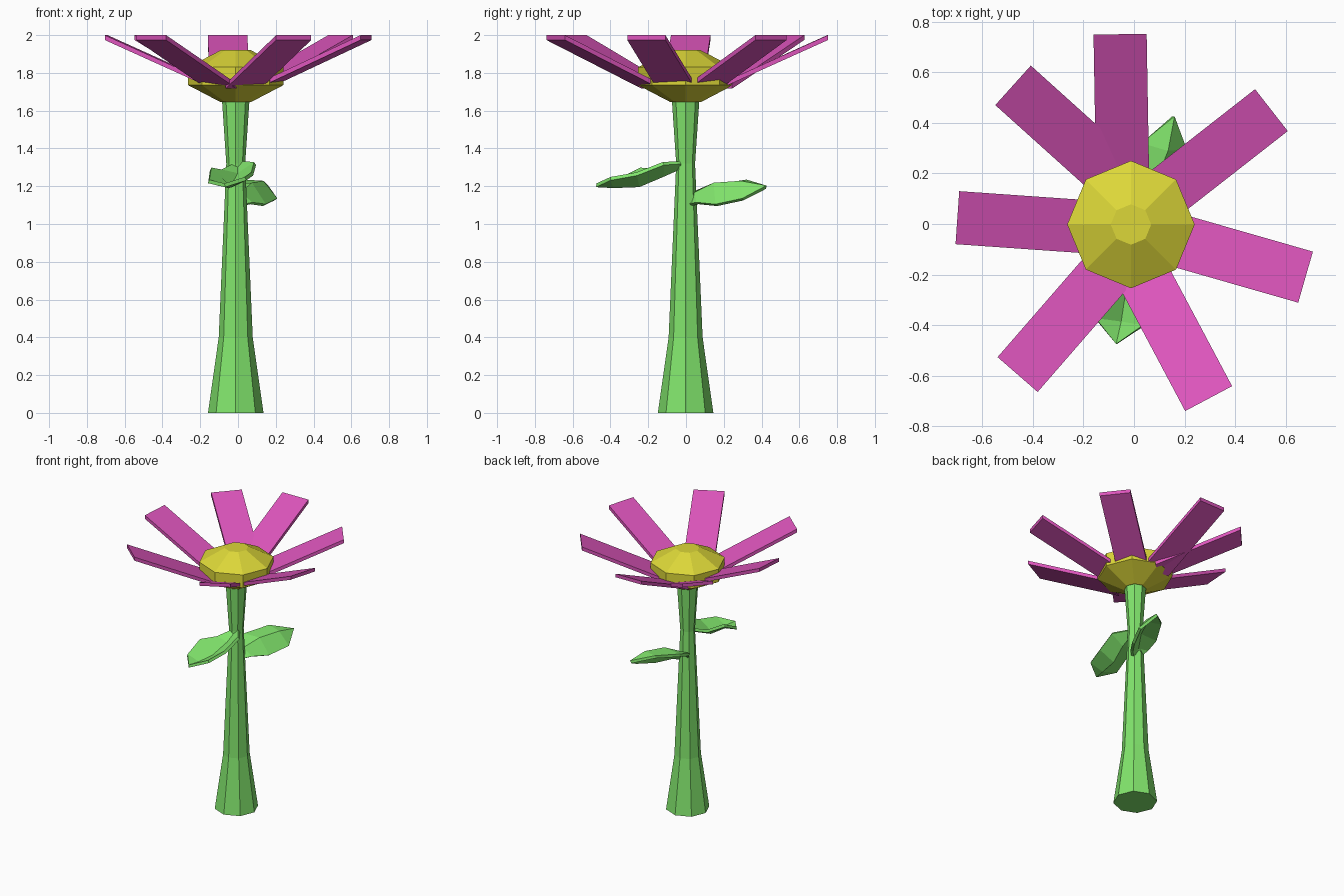
import bpy, bmesh, math
from mathutils import Vector

if "Cube" in bpy.data.objects:
    bpy.data.objects.remove(bpy.data.objects["Cube"])

CX, CY = -0.012, -0.002


def material(name, rgb):
    m = bpy.data.materials.new(name)
    m.diffuse_color = (*rgb, 1)
    m.use_nodes = True
    m.node_tree.nodes["Principled BSDF"].inputs["Base Color"].default_value = m.diffuse_color
    return m


GREEN = material("leaf_green", (0.22, 0.78, 0.15))
YELLOW = material("pollen_yellow", (0.72, 0.68, 0.04))
PINK = material("petal_pink", (0.72, 0.09, 0.5))


def finish(name, bm, mat):
    bmesh.ops.recalc_face_normals(bm, faces=bm.faces)
    me = bpy.data.meshes.new(name)
    bm.to_mesh(me)
    bm.free()
    ob = bpy.data.objects.new(name, me)
    bpy.context.collection.objects.link(ob)
    me.materials.append(mat)
    return ob


def lathe(name, profile, mat, sides=8):
    """Stack of octagonal rings (radius, z), capped at both ends."""
    bm = bmesh.new()
    rings = []
    for r, z in profile:
        angles = [2 * math.pi * i / sides for i in range(sides)]
        rings.append([bm.verts.new((CX + r * math.cos(a), CY + r * math.sin(a), z))
                      for a in angles])
    for a, b in zip(rings, rings[1:]):
        for i in range(sides):
            j = (i + 1) % sides
            bm.faces.new((a[i], a[j], b[j], b[i]))
    bm.faces.new(rings[0])
    bm.faces.new(rings[-1])
    return finish(name, bm, mat)


def petal(name, tip, angle):
    """Sloping plank from inside the flower centre out to its tip."""
    a = math.radians(angle)
    out = Vector((math.cos(a), math.sin(a), 0))
    side = Vector((-out.y, out.x, 0)) * 0.105
    end = Vector((*tip, 2.0))
    start = end - out * 0.57 - Vector((0, 0, 0.257))
    down = Vector((0, 0, -0.026))
    bm = bmesh.new()
    v = [[bm.verts.new(p + s * side + d) for s, d in
          ((-1, down), (1, down), (1, down * 0), (-1, down * 0))]
         for p in (start, end)]
    for i in range(4):
        j = (i + 1) % 4
        bm.faces.new((v[0][i], v[0][j], v[1][j], v[1][i]))
    bm.faces.new(v[0])
    bm.faces.new(v[1])
    finish(name, bm, PINK)


def leaf(name, base, sections, tip):
    """Folded leaf: left / middle / right points per section, thickened."""
    bm = bmesh.new()
    rows = [[bm.verts.new(p) for p in row] for row in [base] + sections]
    t = bm.verts.new(tip)
    for a, b in zip(rows, rows[1:]):
        for i in range(2):
            bm.faces.new((a[i], a[i + 1], b[i + 1], b[i]))
    for i in range(2):
        bm.faces.new((rows[-1][i], rows[-1][i + 1], t))
    ob = finish(name, bm, GREEN)
    mod = ob.modifiers.new("thickness", "SOLIDIFY")
    mod.thickness = 0.02
    mod.offset = 0


# Stem and flower centre
lathe("stem", [(0.147, 0), (0.09, 0.4), (0.05, 1.32), (0.073, 1.66)], GREEN)
lathe("flower_centre", [(0.08, 1.645), (0.252, 1.735), (0.252, 1.83), (0.08, 1.92)], YELLOW)

# Petals: tip midpoint and heading
petals = [((0.543, 0.45), 38), ((-0.055, 0.75), 91), ((-0.478, 0.548), 138),
          ((-0.698, 0.025), 176), ((-0.46, -0.595), 229),
          ((0.295, -0.69), 298), ((0.678, -0.21), 344)]
for n, (tip, ang) in enumerate(petals, 1):
    petal(f"petal_{n}", tip, ang)

# Leaves
leaf("front_leaf",
     [(-0.03, -0.03, 1.31), (0, -0.03, 1.30), (0.03, -0.03, 1.325)],
     [[(-0.09, -0.12, 1.28), (0.0, -0.12, 1.26), (0.09, -0.12, 1.32)],
      [(-0.145, -0.24, 1.29), (-0.03, -0.25, 1.205), (0.075, -0.26, 1.265)],
      [(-0.155, -0.37, 1.225), (-0.05, -0.385, 1.20), (0.04, -0.40, 1.24)]],
     (-0.07, -0.475, 1.205))
leaf("back_leaf",
     [(-0.03, 0.02, 1.12), (0, 0.02, 1.11), (0.03, 0.02, 1.10)],
     [[(-0.07, 0.06, 1.17), (0.01, 0.05, 1.16), (0.07, 0.06, 1.11)],
      [(-0.06, 0.16, 1.20), (0.07, 0.15, 1.21), (0.14, 0.16, 1.10)],
      [(0.03, 0.32, 1.225), (0.13, 0.29, 1.22), (0.20, 0.30, 1.13)]],
     (0.155, 0.425, 1.195))
